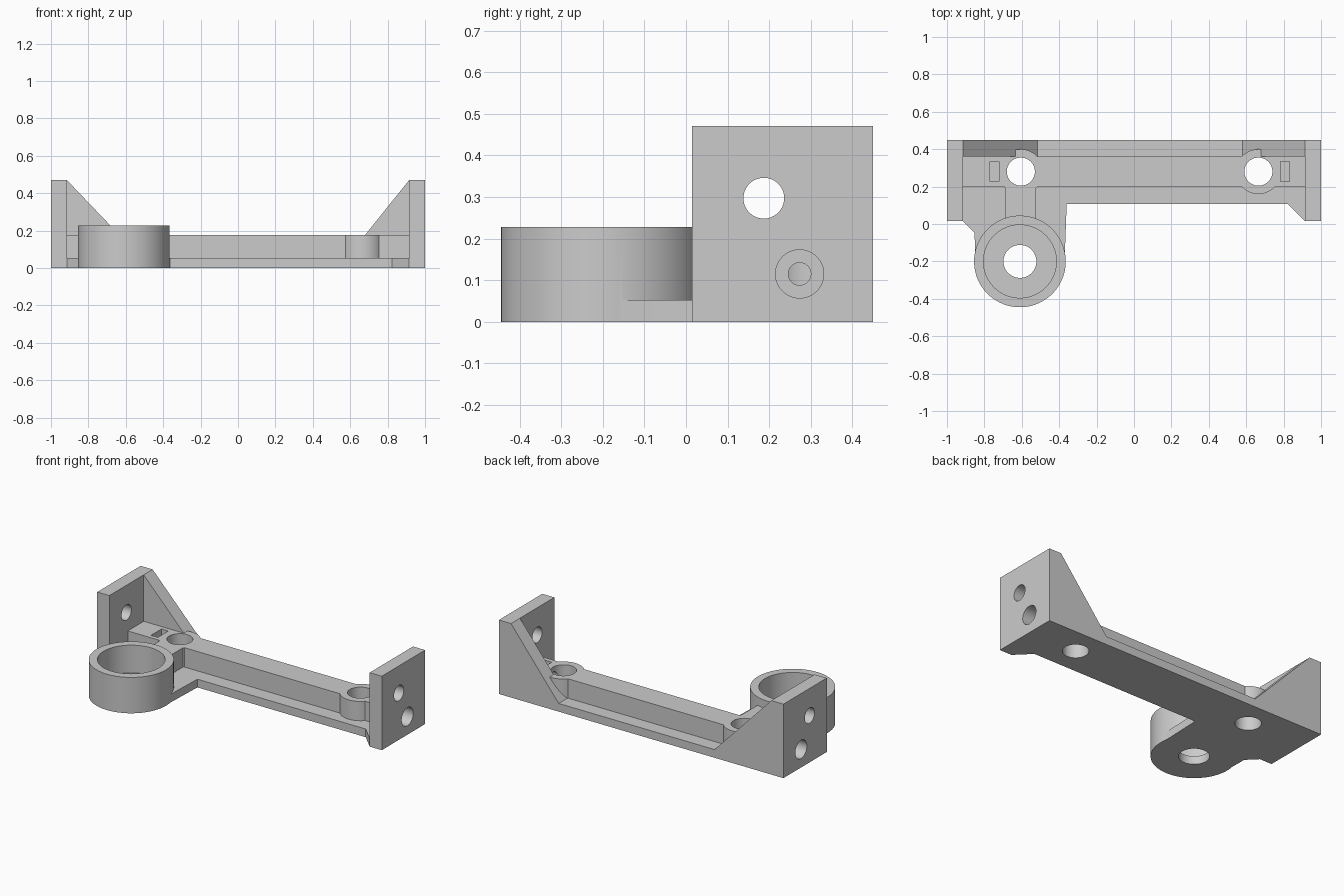
import bpy
import math
from mathutils import Matrix, Vector

cube = bpy.data.objects.get("Cube")
if cube:
    bpy.data.objects.remove(cube, do_unlink=True)

grey = bpy.data.materials.new("plain grey")
grey.use_nodes = True
COLOUR = (0.6, 0.6, 0.6, 1)
grey.diffuse_color = COLOUR
grey.node_tree.nodes["Principled BSDF"].inputs["Base Color"].default_value = COLOUR


def add_mesh(name, verts, faces):
    mesh = bpy.data.meshes.new(name)
    mesh.from_pydata(verts, [], faces)
    mesh.materials.append(grey)
    obj = bpy.data.objects.new(name, mesh)
    bpy.context.collection.objects.link(obj)
    return obj


def prism(name, outline, start, end, axis="z"):
    """Extrude a counter-clockwise outline along z, or an x-z outline along y."""
    if axis == "z":
        place = lambda u, v, w: (u, v, w)
    else:
        place = lambda u, v, w: (u, w, v)
    n = len(outline)
    verts = [place(u, v, w) for w in (start, end) for u, v in outline]
    faces = [list(range(n))[::-1], list(range(n, 2 * n))]
    faces += [[i, (i + 1) % n, (i + 1) % n + n, i + n] for i in range(n)]
    obj = add_mesh(name, verts, faces)
    bpy.context.view_layer.update()
    import bmesh
    bm = bmesh.new()
    bm.from_mesh(obj.data)
    bmesh.ops.recalc_face_normals(bm, faces=bm.faces)
    bm.to_mesh(obj.data)
    bm.free()
    return obj


def box(name, x0, x1, y0, y1, z0, z1):
    return prism(name, [(x0, y0), (x1, y0), (x1, y1), (x0, y1)], z0, z1)


def cylinder(name, x, y, radius, z0, z1, sides=64):
    ring = [2 * math.pi * i / sides for i in range(sides)]
    return prism(name, [(x + radius * math.cos(a), y + radius * math.sin(a)) for a in ring], z0, z1)


def side_cylinder(name, y, z, radius, x0, x1):
    """Cylinder lying along x."""
    obj = cylinder(name, 0, 0, radius, min(x0, x1), max(x0, x1), 48)
    turn = Matrix.Rotation(math.pi / 2, 4, "Y")
    obj.data.transform(Matrix.Translation(Vector((0, y, z))) @ turn)
    return obj


def combine(target, tool, operation):
    bpy.context.view_layer.objects.active = target
    mod = target.modifiers.new(tool.name, "BOOLEAN")
    mod.operation = operation
    mod.solver = "EXACT"
    mod.object = tool
    bpy.ops.object.modifier_apply(modifier=mod.name)
    bpy.data.objects.remove(tool, do_unlink=True)


BASE, RAIL, TOP = 0.052, 0.175, 0.47
RING_X, RING_Y = -0.61, -0.2
HOLE_Y = 0.28

# Flat base with the arm running out to the ring
body = prism("bracket_body", [
    (-0.95, 0.015), (-0.915, 0.015), (-0.852, -0.048), (-0.85, -0.17),
    (-0.61, -0.2), (-0.37, -0.17), (-0.36, 0.107), (0.823, 0.107),
    (0.915, 0.015), (0.95, 0.015), (0.95, 0.45), (-0.95, 0.45)], 0, BASE)

solids = [
    box("rail", -0.95, 0.95, 0.2, 0.36, 0.02, RAIL),
    box("ring_neck", -0.687, -0.523, -0.1, 0.25, 0.02, RAIL),
    cylinder("ring", RING_X, RING_Y, 0.245, 0, 0.228, 96),
]
cutters = [
    cylinder("ring_cavity", RING_X, RING_Y, 0.195, BASE, 0.4, 96),
    cylinder("ring_floor_hole", RING_X, RING_Y, 0.088, -0.1, 0.1),
]

# Each end: upright plate, gusset, boss, mounting holes and nut slot
for side, s, boss_x, gusset_x, slot_x in (
        ("left", 1, 0.665, 0.58, 0.808), ("right", -1, -0.605, -0.515, -0.747)):
    solids += [
        box(side + "_end_plate", min(s, s * 0.915), max(s, s * 0.915), 0.015, 0.45, 0, TOP),
        prism(side + "_gusset", [(s * 0.915, TOP), (gusset_x, BASE), (gusset_x, 0.02),
                                 (s * 0.96, 0.02), (s * 0.96, TOP)], 0.36, 0.45, "y"),
        cylinder(side + "_boss", boss_x, HOLE_Y, 0.12, 0.02, RAIL),
    ]
    cutters += [
        cylinder(side + "_boss_hole", boss_x, HOLE_Y, 0.075, -0.1, 0.4),
        box(side + "_nut_slot", slot_x - 0.024, slot_x + 0.024, 0.228, 0.333, 0.06, 0.4),
        side_cylinder(side + "_plate_hole", 0.187, 0.297, 0.049, s * 0.85, s * 1.1),
        side_cylinder(side + "_counterbore", 0.273, 0.115, 0.058, s * 0.915, s * 1.1),
        side_cylinder(side + "_screw_hole", 0.273, 0.115, 0.027, s * 0.7, s * 1.1),
    ]

for tool in solids:
    combine(body, tool, "UNION")
for tool in cutters:
    combine(body, tool, "DIFFERENCE")

# Smooth round walls, crisp edges
bpy.ops.object.select_all(action="DESELECT")
body.select_set(True)
bpy.context.view_layer.objects.active = body
bpy.ops.object.shade_smooth_by_angle(angle=math.radians(30))
